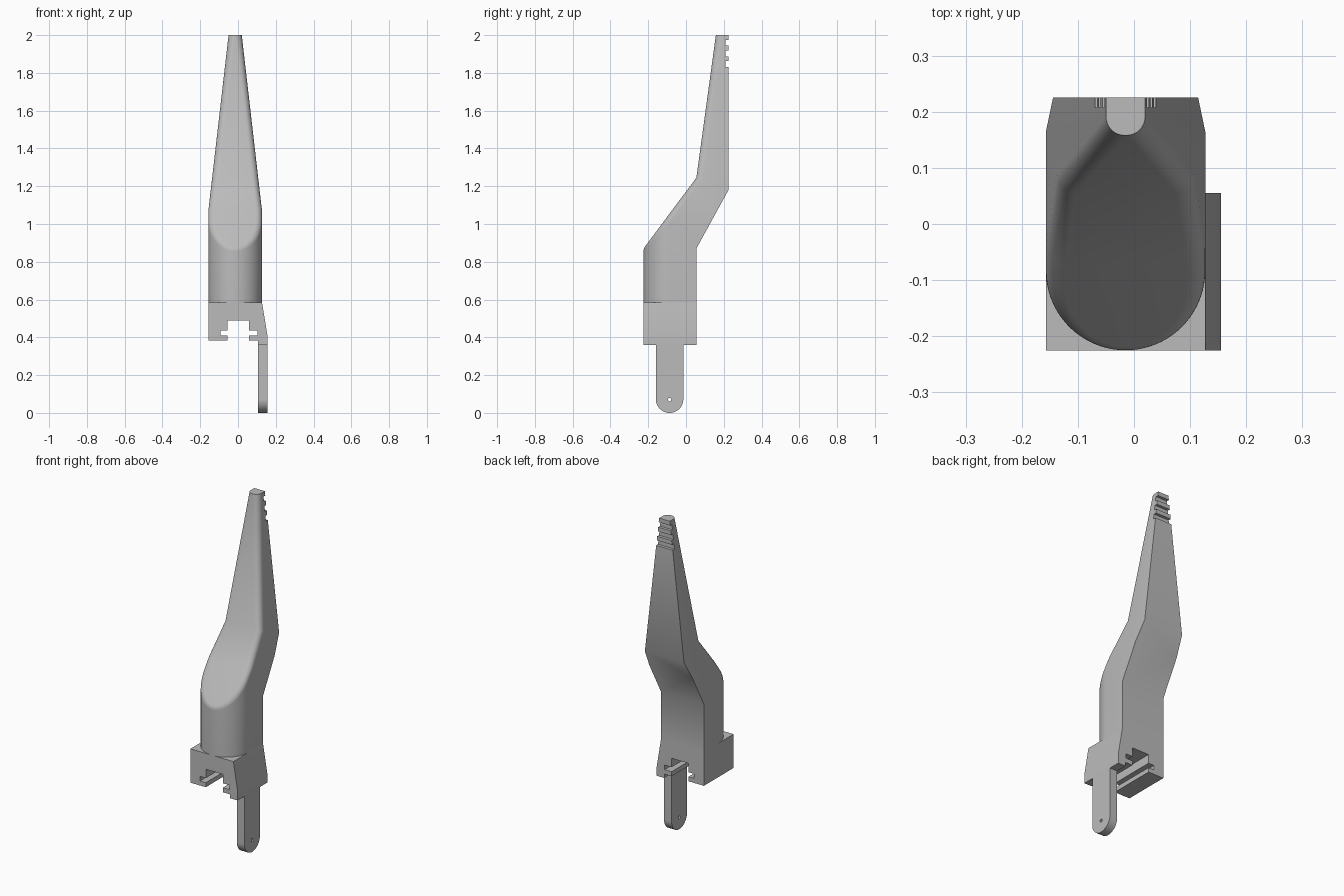
import bpy, bmesh, math
from mathutils import Vector

if "Cube" in bpy.data.objects:
    bpy.data.objects.remove(bpy.data.objects["Cube"], do_unlink=True)

CX = -0.015      # middle of the body
HALF = 0.142     # half width of the body
TIP_HALF = 0.035
ROUND = 0.034    # radius of the softened front edges
BEND = 1.07      # height where the sides start to taper

grey = bpy.data.materials.new("Plain grey")
grey.use_nodes = True
colour = (0.5, 0.5, 0.5, 1)
grey.diffuse_color = colour
grey.node_tree.nodes["Principled BSDF"].inputs["Base Color"].default_value = colour


def make_object(name, bm):
    bmesh.ops.recalc_face_normals(bm, faces=bm.faces)
    mesh = bpy.data.meshes.new(name)
    bm.to_mesh(mesh)
    bm.free()
    mesh.materials.append(grey)
    obj = bpy.data.objects.new(name, mesh)
    bpy.context.collection.objects.link(obj)
    return obj


def prism(name, points, axis, start, end):
    """Extrude a 2D outline along x (points are y, z) or y (points are x, z)."""
    bm = bmesh.new()
    if axis == "x":
        verts = [bm.verts.new((start, a, b)) for a, b in points]
        step = Vector((end - start, 0, 0))
    else:
        verts = [bm.verts.new((a, start, b)) for a, b in points]
        step = Vector((0, end - start, 0))
    face = bm.faces.new(verts)
    out = bmesh.ops.extrude_face_region(bm, geom=[face])
    moved = [v for v in out["geom"] if isinstance(v, bmesh.types.BMVert)]
    bmesh.ops.translate(bm, verts=moved, vec=step)
    return make_object(name, bm)


def activate(obj):
    bpy.ops.object.select_all(action="DESELECT")
    obj.select_set(True)
    bpy.context.view_layer.objects.active = obj


def combine(obj, other, operation):
    """Apply a boolean and discard the helper."""
    mod = obj.modifiers.new("Cut", "BOOLEAN")
    mod.operation, mod.solver, mod.object = operation, "EXACT", other
    activate(obj)
    bpy.ops.object.modifier_apply(modifier=mod.name)
    bpy.data.objects.remove(other, do_unlink=True)


def arc(cx, cy, r, start, end, steps):
    angles = [math.radians(start + (end - start) * i / steps) for i in range(steps + 1)]
    return [(cx + r * math.cos(a), cy + r * math.sin(a)) for a in angles]


# Body: bent side profile, trimmed by a round-fronted column that tapers upward
body = prism("body", [(-0.4, 0.585), (-0.4, 0.636), (-0.225, 0.87), (0.055, 1.245),
                      (0.158, 2.0), (0.225, 2.0), (0.225, 1.18), (0.055, 0.87),
                      (0.055, 0.585)], "x", -0.3, 0.3)

bm = bmesh.new()
outline = arc(0, -0.083, HALF, 180, 360, 40) + [(HALF, 0.5), (-HALF, 0.5)]
slope = (HALF - TIP_HALF) / (2.0 - BEND)
rings = []
for z in (0.4, BEND, 2.1):
    k = (HALF - slope * max(0, z - BEND)) / HALF
    rings.append([bm.verts.new((CX + x * k, y, z)) for x, y in outline])
count = len(outline)
for low, high in zip(rings, rings[1:]):
    for i in range(count):
        j = (i + 1) % count
        bm.faces.new((low[i], low[j], high[j], high[i]))
bm.faces.new(rings[0])
bm.faces.new(rings[-1])
combine(body, make_object("column", bm), "INTERSECT")

# Round the rim of the sloping front, wider where the corner is sharper
bm = bmesh.new()
bm.from_mesh(body.data)
bmesh.ops.remove_doubles(bm, verts=bm.verts, dist=0.0001)
bmesh.ops.dissolve_limit(bm, angle_limit=0.01, verts=bm.verts, edges=bm.edges)
bm.normal_update()
weight = bm.edges.layers.float.new("bevel_weight_edge")


def is_front(face):
    return face.normal.y < -0.5 and face.normal.z > 0.1


for edge in bm.edges:
    if len(edge.link_faces) == 2:
        a, b = edge.link_faces
        if is_front(a) != is_front(b) and max(a.normal.z, b.normal.z) < 0.9:
            edge[weight] = min(1.0, math.tan(edge.calc_face_angle() / 2))
bm.to_mesh(body.data)
bm.free()
bevel = body.modifiers.new("Rounded rim", "BEVEL")
bevel.limit_method = "WEIGHT"
bevel.width = ROUND
bevel.segments = 8
bevel.use_clamp_overlap = False
activate(body)
bpy.ops.object.modifier_apply(modifier=bevel.name)

# Grip teeth at the back of the tip
for i in range(3):
    top = 1.975 - i * 0.056
    notch = prism("notch", [(0.208, top - 0.031), (0.3, top - 0.031),
                            (0.3, top), (0.208, top)], "x", -0.3, 0.3)
    combine(body, notch, "DIFFERENCE")

# Mounting block with a T-shaped channel running front to back
block = prism("mounting_block", [
    (-0.157, 0.383), (-0.157, 0.585), (0.127, 0.585), (0.155, 0.415), (0.155, 0.36),
    (0.105, 0.36), (0.105, 0.383), (0.057, 0.383), (0.057, 0.41), (0.103, 0.41),
    (0.103, 0.437), (0.057, 0.437), (0.057, 0.49), (-0.055, 0.49), (-0.055, 0.437),
    (-0.093, 0.437), (-0.093, 0.41), (-0.055, 0.41), (-0.055, 0.383)],
    "y", -0.225, 0.055)

# Hanging tab with a round end and a pin hole
tab = prism("hanging_tab", arc(-0.087, 0.073, 0.073, 180, 360, 32)
            + [(-0.014, 0.36), (-0.16, 0.36)], "x", 0.105, 0.155)
hole = prism("pin_hole", arc(-0.087, 0.07, 0.009, 0, 345, 23), "x", 0.0, 0.3)
combine(tab, hole, "DIFFERENCE")

for obj in (body, block, tab):
    activate(obj)
    bpy.ops.object.shade_smooth_by_angle(angle=math.radians(30))
